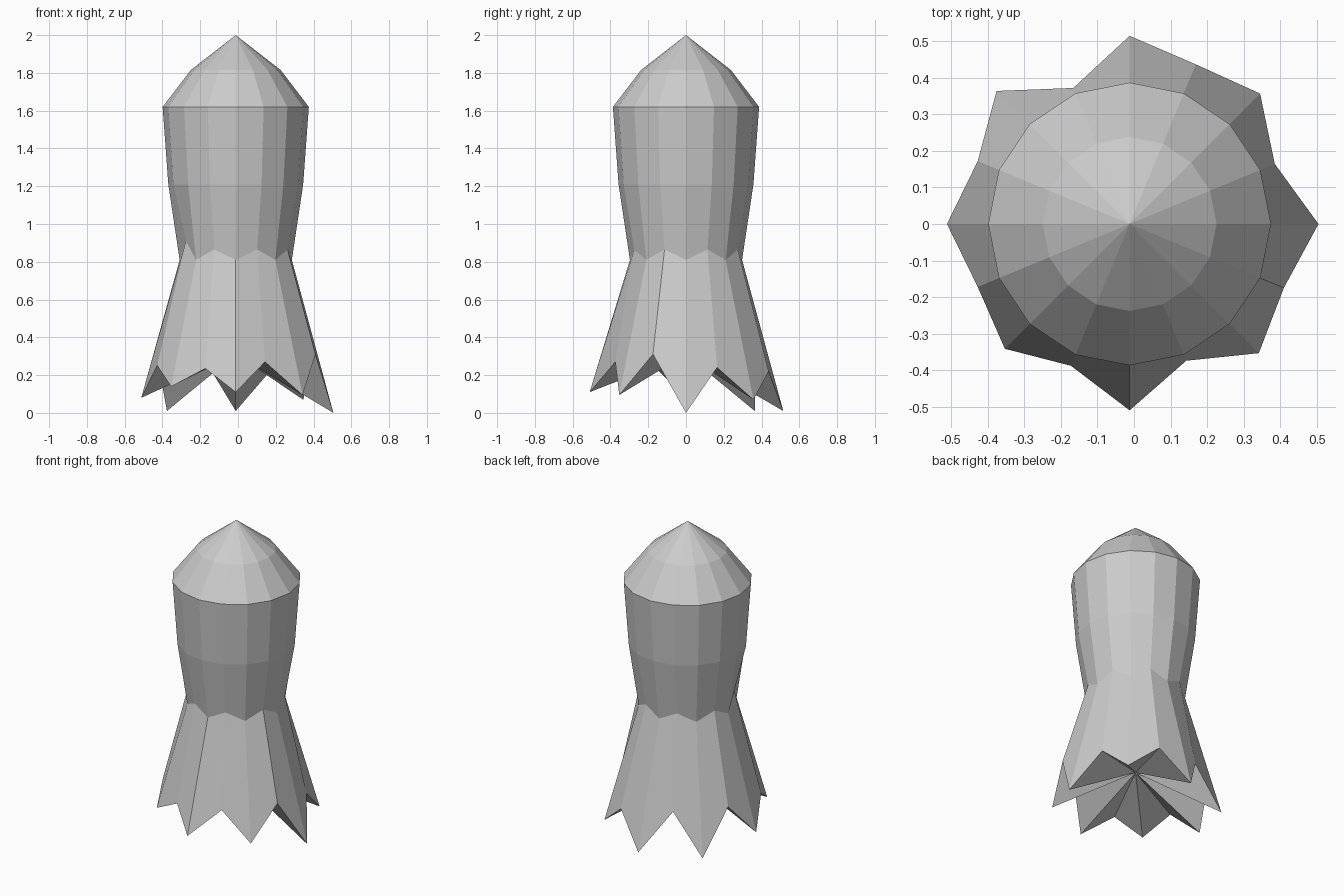
import bpy
import bmesh
from math import cos, sin, pi

if "Cube" in bpy.data.objects:
    bpy.data.objects.remove(bpy.data.objects["Cube"])

N = 16
CX = -0.012  # the axis sits slightly left of the bounding-box centre

# Ragged hem: (radius, height) every 22.5 degrees from +x, tips and notches alternating
HEM = [(0.517, 0.0), (0.43, 0.24), (0.505, 0.07), (0.473, 0.22),
       (0.515, 0.01), (0.403, 0.265), (0.515, 0.01), (0.45, 0.29),
       (0.50, 0.08), (0.45, 0.25), (0.483, 0.14), (0.42, 0.235),
       (0.51, 0.11), (0.405, 0.27), (0.50, 0.095), (0.457, 0.31)]

# Zigzag waist: low above each tip, high above each notch
WAIST = [(0.297, 0.81 if i % 2 == 0 else 0.865) for i in range(N)]
WAIST[9] = (0.285, 0.91)


def ring(bm, points):
    return [bm.verts.new((CX + r * cos(2 * pi * i / N), r * sin(2 * pi * i / N), z))
            for i, (r, z) in enumerate(points)]


def bridge(bm, low, high):
    for i in range(N):
        j = (i + 1) % N
        bm.faces.new((low[i], low[j], high[j], high[i]))


def fan(bm, loop, z):
    tip = bm.verts.new((CX, 0, z))
    for i in range(N):
        bm.faces.new((loop[i], loop[(i + 1) % N], tip))


bm = bmesh.new()
# Skirt, trunk and domed cap as stacked rings
rings = [ring(bm, HEM), ring(bm, WAIST)]
for r, z in [(0.357, 1.21), (0.387, 1.62), (0.238, 1.815)]:
    rings.append(ring(bm, [(r, z)] * N))
for low, high in zip(rings, rings[1:]):
    bridge(bm, low, high)
fan(bm, rings[-1], 2.0)
# Hollow underside rising to a central point
fan(bm, rings[0], 0.31)

bmesh.ops.recalc_face_normals(bm, faces=bm.faces)
mesh = bpy.data.meshes.new("flared_body")
bm.to_mesh(mesh)
bm.free()
bpy.context.collection.objects.link(bpy.data.objects.new("flared_body", mesh))
